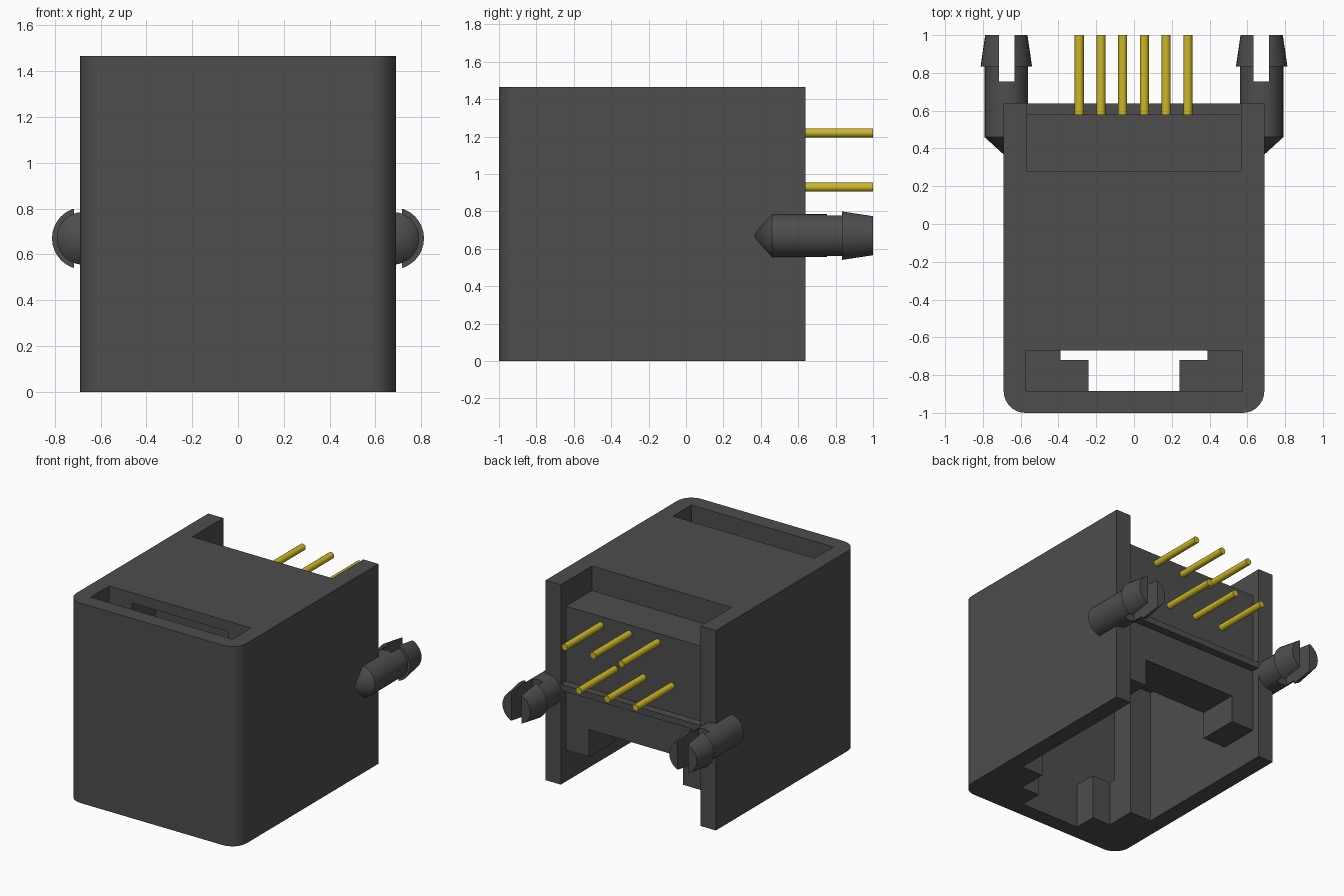
import bpy, bmesh, math
from mathutils import Matrix

if "Cube" in bpy.data.objects:
    bpy.data.objects.remove(bpy.data.objects["Cube"])


def material(name, rgb):
    m = bpy.data.materials.new(name)
    m.diffuse_color = (*rgb, 1)
    m.use_nodes = True
    m.node_tree.nodes["Principled BSDF"].inputs["Base Color"].default_value = m.diffuse_color
    return m


DARK = material("dark_plastic", (0.075, 0.075, 0.075))
GOLD = material("gold_metal", (0.60, 0.48, 0.02))


def finish(name, bm, mat=None):
    bmesh.ops.recalc_face_normals(bm, faces=bm.faces)
    me = bpy.data.meshes.new(name)
    bm.to_mesh(me)
    bm.free()
    ob = bpy.data.objects.new(name, me)
    bpy.context.collection.objects.link(ob)
    if mat:
        me.materials.append(mat)
    return ob


def box(name, x0, x1, y0, y1, z0, z1, mat=None):
    bm = bmesh.new()
    m = Matrix.Translation(((x0 + x1) / 2, (y0 + y1) / 2, (z0 + z1) / 2)) \
        @ Matrix.Diagonal((x1 - x0, y1 - y0, z1 - z0, 1))
    bmesh.ops.create_cube(bm, size=1, matrix=m)
    return finish(name, bm, mat)


def lathe_y(name, profile, x, z, mat, sides=32):
    """Solid of revolution about a line along y; profile is (radius, y)."""
    bm = bmesh.new()
    rings = []
    for r, y in profile:
        if r == 0:
            rings.append([bm.verts.new((x, y, z))])
        else:
            rings.append([bm.verts.new((x + r * math.cos(a), y, z + r * math.sin(a)))
                          for a in (2 * math.pi * i / sides for i in range(sides))])
    for a, b in zip(rings, rings[1:]):
        for i in range(sides):
            j = (i + 1) % sides
            if len(a) == 1:
                bm.faces.new((a[0], b[i], b[j]))
            else:
                bm.faces.new((a[i], a[j], b[j], b[i]))
    for ring in (rings[0], rings[-1]):
        if len(ring) > 1:
            bm.faces.new(ring)
    return finish(name, bm, mat)


def cut(ob, *extents):
    """Subtract boxes one after another, then bake the result."""
    cutters = []
    for e in extents:
        c = box("cutter", *e)
        c.hide_render = True
        mod = ob.modifiers.new("cut", 'BOOLEAN')
        mod.operation, mod.solver, mod.object = 'DIFFERENCE', 'EXACT', c
        cutters.append(c)
    bpy.context.view_layer.update()
    me = bpy.data.meshes.new_from_object(ob.evaluated_get(bpy.context.evaluated_depsgraph_get()))
    ob.modifiers.clear()
    ob.data = me
    for c in cutters:
        bpy.data.objects.remove(c)


def smooth(ob):
    bpy.ops.object.select_all(action='DESELECT')
    ob.select_set(True)
    bpy.context.view_layer.objects.active = ob
    bpy.ops.object.shade_smooth_by_angle(angle=math.radians(30))


# Housing: plan outline with rounded front corners, extruded upward
W, R, H = 0.69, 0.115, 1.465
outline = [(W, 0.64), (-W, 0.64)]
for cx, start in ((-W + R, 180), (W - R, 270)):
    for i in range(9):
        a = math.radians(start + 90 * i / 8)
        outline.append((cx + R * math.cos(a), -1 + R + R * math.sin(a)))
bm = bmesh.new()
base = bm.faces.new([bm.verts.new((x, y, 0)) for x, y in outline])
ext = bmesh.ops.extrude_face_region(bm, geom=[base])
bmesh.ops.translate(bm, vec=(0, 0, H),
                    verts=[v for v in ext["geom"] if isinstance(v, bmesh.types.BMVert)])
housing = finish("housing", bm, DARK)
cut(housing,
    (-0.567, 0.567, 0.58, 0.80, -0.1, 1.6),     # back recess
    (-0.567, 0.567, 0.28, 0.70, 1.285, 1.7),    # top step at the back
    (-0.575, 0.575, -0.885, -0.67, 0.33, 1.65),  # top slot and latch pocket
    (-0.24, 0.24, -0.885, -0.60, -0.15, 0.60),  # narrow latch keyway
    (-0.39, 0.39, -0.72, -0.40, -0.2, 1.39),    # wider latch keyway
    (-0.567, 0.567, -0.50, 0.28, -0.25, 1.0),   # plug cavity
    (-0.567, 0.567, 0.20, 0.65, -0.3, 0.23),    # opening under the back panel
    (-0.38, 0.38, 0.18, 0.68, -0.35, 0.43))     # notch in the back panel
smooth(housing)

# Thin ledge across the back panel
box("back_ledge", -0.567, 0.567, 0.575, 0.638, 0.69, 0.735, DARK)

# Split snap-in pegs on both sides
peg_profile = [(0, 0.355), (0.115, 0.46), (0.115, 0.835), (0.136, 0.835), (0.112, 1.0)]
for side, s in (("left", -1), ("right", 1)):
    peg = lathe_y(f"{side}_peg", peg_profile, s * 0.676, 0.67, DARK)
    xs = sorted((s * 0.632, s * 0.716))
    cut(peg, (xs[0], xs[1], 0.755, 1.1, 0.4, 0.95))
    smooth(peg)

# Six contact pins in two staggered rows
for i in range(6):
    pin = lathe_y(f"contact_pin_{i + 1}", [(0.024, 0.56), (0.024, 1.0)],
                  -0.29 + 0.115 * i, 1.22 if i % 2 else 0.93, GOLD, 16)
    smooth(pin)
